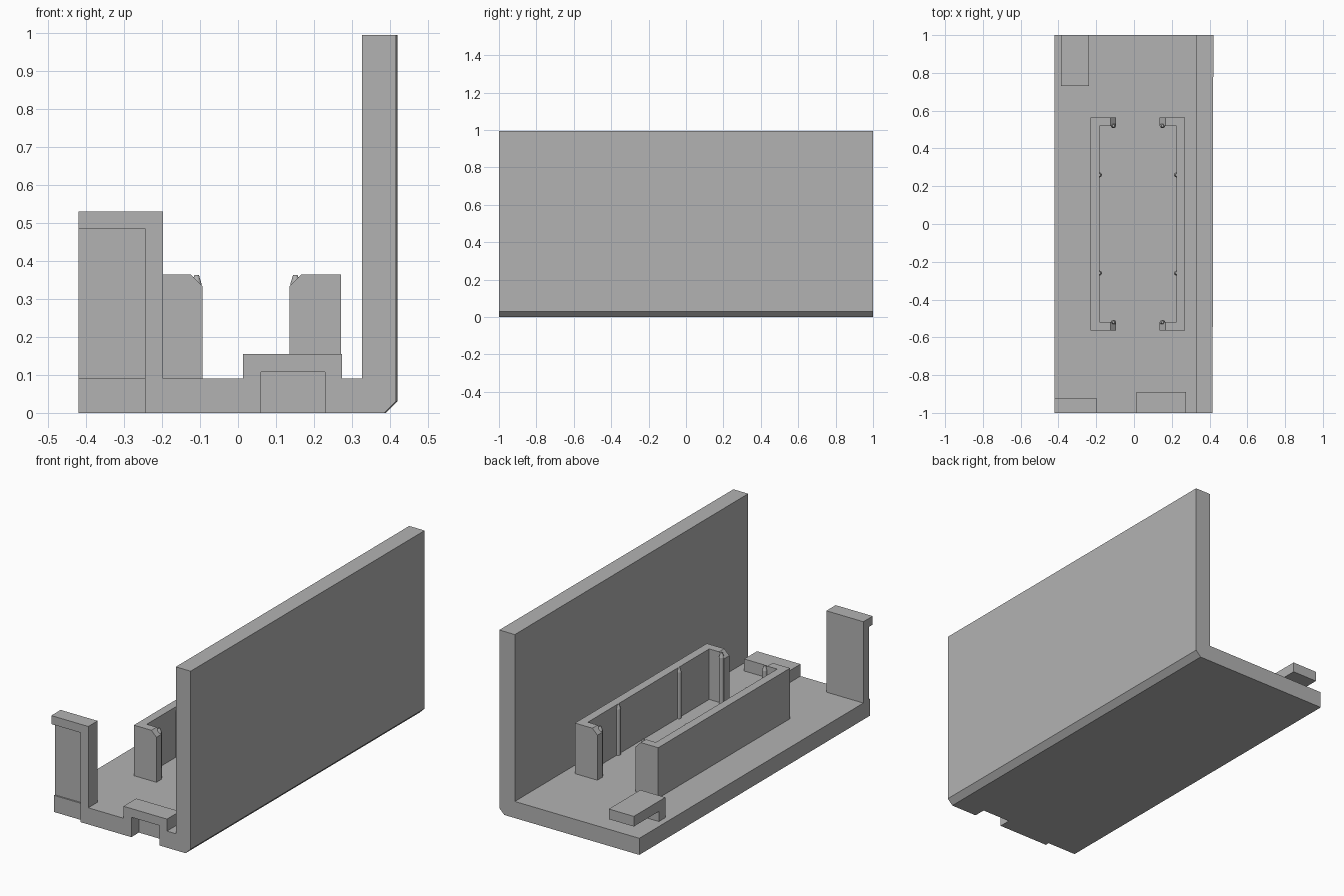
import bpy
import bmesh
from mathutils import Matrix, Vector

cube = bpy.data.objects.get("Cube")
if cube:
    bpy.data.objects.remove(cube, do_unlink=True)

grey = bpy.data.materials.new("plain_grey")
grey.use_nodes = True
COLOUR = (0.45, 0.45, 0.45, 1)
grey.diffuse_color = COLOUR
grey.node_tree.nodes["Principled BSDF"].inputs["Base Color"].default_value = COLOUR


def finish(bm, name):
    bmesh.ops.recalc_face_normals(bm, faces=bm.faces)
    mesh = bpy.data.meshes.new(name)
    bm.to_mesh(mesh)
    bm.free()
    mesh.materials.append(grey)
    obj = bpy.data.objects.new(name, mesh)
    bpy.context.collection.objects.link(obj)
    return obj


def prism(name, profile, y0, y1):
    """Extrude an x-z profile along y."""
    bm = bmesh.new()
    face = bm.faces.new([bm.verts.new((x, y0, z)) for x, z in profile])
    new = bmesh.ops.extrude_face_region(bm, geom=[face])["geom"]
    verts = [v for v in new if isinstance(v, bmesh.types.BMVert)]
    bmesh.ops.translate(bm, verts=verts, vec=(0, y1 - y0, 0))
    return finish(bm, name)


def box(name, x0, x1, y0, y1, z0, z1):
    return prism(name, [(x0, z0), (x1, z0), (x1, z1), (x0, z1)], y0, y1)


def cut(obj, cutter):
    mod = obj.modifiers.new("cut", "BOOLEAN")
    mod.operation = "DIFFERENCE"
    mod.solver = "EXACT"
    mod.object = cutter
    cutter.hide_render = True
    cutter.hide_viewport = True
    cutter.display_type = "WIRE"


LEFT, RIGHT, FLOOR = -0.42, 0.42, 0.09

# Floor and tall wall as one L section, with a chamfered bottom corner
body = prism("floor_and_wall", [
    (LEFT, 0), (0.39, 0), (RIGHT, 0.03), (RIGHT, 0.995),
    (0.327, 0.995), (0.327, FLOOR), (LEFT, FLOOR)], -1, 1)
# The outer face draws in slightly towards the front
for v in body.data.vertices:
    if v.co.x > 0.38 and v.co.y < 0:
        v.co.x -= 0.004

# Raised bridge over the front notch
bridge = box("front_bridge", 0.013, 0.274, -1, -0.89, FLOOR, 0.155)
notch = box("notch_cutter", 0.06, 0.229, -1.1, -0.935, -0.1, 0.108)
cut(body, notch)
cut(bridge, notch)

# Front post with an overhanging cap and a recessed panel
post = box("front_post", LEFT, -0.198, -1, -0.92, FLOOR, 0.531)
cut(post, box("panel_cutter", -0.6, -0.245, -1.1, -0.97, -0.1, 0.485))
cut(body, box("floor_recess_cutter", -0.6, -0.245, -1.1, -0.978, -0.1, 0.3))

# Rear hook: an upright leg with a tab reaching to the back edge
bm_hook = bmesh.new()
side = [(0.73, FLOOR), (0.785, FLOOR), (0.785, 0.145),
        (1, 0.145), (1, 0.2), (0.73, 0.2)]
hook_face = bm_hook.faces.new([bm_hook.verts.new((-0.387, y, z)) for y, z in side])
grown = bmesh.ops.extrude_face_region(bm_hook, geom=[hook_face])["geom"]
bmesh.ops.translate(bm_hook, vec=(0.15, 0, 0),
                    verts=[v for v in grown if isinstance(v, bmesh.types.BMVert)])
finish(bm_hook, "rear_hook")


def rib(name, x, y):
    """Slim round rib with a tapered tip."""
    bm = bmesh.new()
    for r_top, z0, z1 in ((0.013, FLOOR, 0.34), (0.006, 0.34, 0.363)):
        bmesh.ops.create_cone(
            bm, cap_ends=True, segments=16, radius1=0.013, radius2=r_top,
            depth=z1 - z0, matrix=Matrix.Translation(Vector((x, y, (z0 + z1) / 2))))
    obj = finish(bm, name)
    bpy.ops.object.select_all(action="DESELECT")
    obj.select_set(True)
    bpy.context.view_layer.objects.active = obj
    bpy.ops.object.shade_smooth_by_angle()


# Two facing C-shaped holders, mirrored about their shared centre line
CENTRE, TOP, END = 0.021, 0.364, 0.565
for label, s in (("left", 1), ("right", -1)):
    outer, inner, tip = (CENTRE + s * d for d in (0.25, 0.204, 0.115))
    slope = CENTRE + s * 0.145
    box(f"{label}_holder_wall", min(outer, inner), max(outer, inner),
        -END, END, FLOOR, TOP)
    for place, t in (("front", -1), ("rear", 1)):
        prism(f"{label}_holder_{place}_end", [
            (inner, FLOOR), (tip, FLOOR), (tip, 0.334), (slope, TOP), (inner, TOP)],
            t * END, t * 0.52)
        rib(f"{label}_{place}_wall_rib", inner, t * 0.26)
        rib(f"{label}_{place}_end_rib", CENTRE + s * 0.13, t * 0.52)
